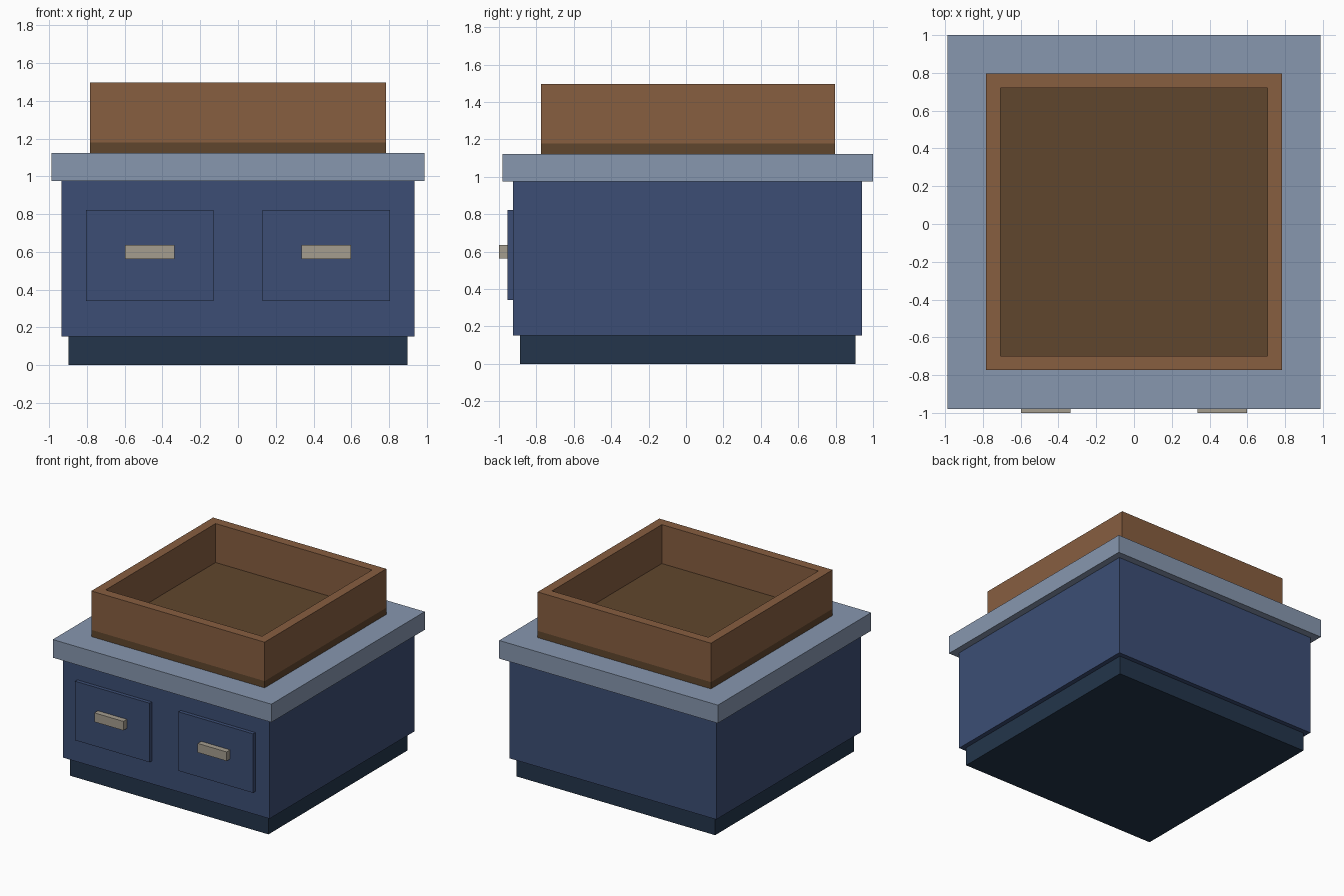
import bpy
import bmesh
from mathutils import Vector

cube = bpy.data.objects.get("Cube")
if cube:
    bpy.data.objects.remove(cube, do_unlink=True)


def material(name, rgb):
    mat = bpy.data.materials.new(name)
    mat.use_nodes = True
    colour = (*rgb, 1)
    mat.diffuse_color = colour
    mat.node_tree.nodes["Principled BSDF"].inputs["Base Color"].default_value = colour
    return mat


NAVY = material("dark navy", (0.017, 0.036, 0.07))
BLUE = material("cabinet blue", (0.045, 0.076, 0.178))
SLATE = material("pale slate", (0.242, 0.309, 0.429))
WOOD = material("warm wood", (0.242, 0.112, 0.051))
DARK_WOOD = material("dark wood", (0.117, 0.061, 0.026))
METAL = material("dull metal", (0.376, 0.337, 0.275))


def box(name, x, y, z, mat, rim=0):
    """Box between (min, max) pairs; a rim width hollows it into an open frame."""
    low, high = (Vector(c) for c in zip(x, y, z))
    centre = (low + high) / 2
    bm = bmesh.new()
    bmesh.ops.create_cube(bm, size=1)
    bmesh.ops.scale(bm, vec=high - low, verts=bm.verts)
    if rim:
        caps = [f for f in bm.faces if abs(f.normal.z) > 0.5]
        bmesh.ops.inset_individual(bm, faces=caps, thickness=rim)
        edges = [e for f in caps for e in f.edges]
        bmesh.ops.delete(bm, geom=caps, context="FACES_ONLY")
        bmesh.ops.bridge_loops(bm, edges=edges)
        bmesh.ops.recalc_face_normals(bm, faces=bm.faces)
    mesh = bpy.data.meshes.new(name)
    bm.to_mesh(mesh)
    bm.free()
    mesh.materials.append(mat)
    obj = bpy.data.objects.new(name, mesh)
    obj.location = centre
    bpy.context.collection.objects.link(obj)
    return obj


# Cabinet: recessed plinth, body and overhanging worktop
box("plinth", (-0.897, 0.897), (-0.888, 0.905), (0, 0.152), NAVY)
box("cabinet_body", (-0.934, 0.934), (-0.925, 0.942), (0.152, 0.975), BLUE)
box("worktop", (-0.988, 0.988), (-0.98, 1), (0.975, 1.123), SLATE)

# Open tray: dark floor board with a frame of walls above it
TRAY_X, TRAY_Y = (-0.783, 0.783), (-0.774, 0.796)
box("tray_floor", TRAY_X, TRAY_Y, (1.123, 1.178), DARK_WOOD)
box("tray_walls", TRAY_X, TRAY_Y, (1.178, 1.496), WOOD, rim=0.107)

# Two drawer fronts with bar handles
for side, cx in (("right", -0.467), ("left", 0.467)):
    box(f"{side}_drawer", (cx - 0.337, cx + 0.337), (-0.955, -0.925), (0.34, 0.822), BLUE)
    box(f"{side}_handle", (cx - 0.131, cx + 0.131), (-1, -0.955), (0.562, 0.636), METAL)
